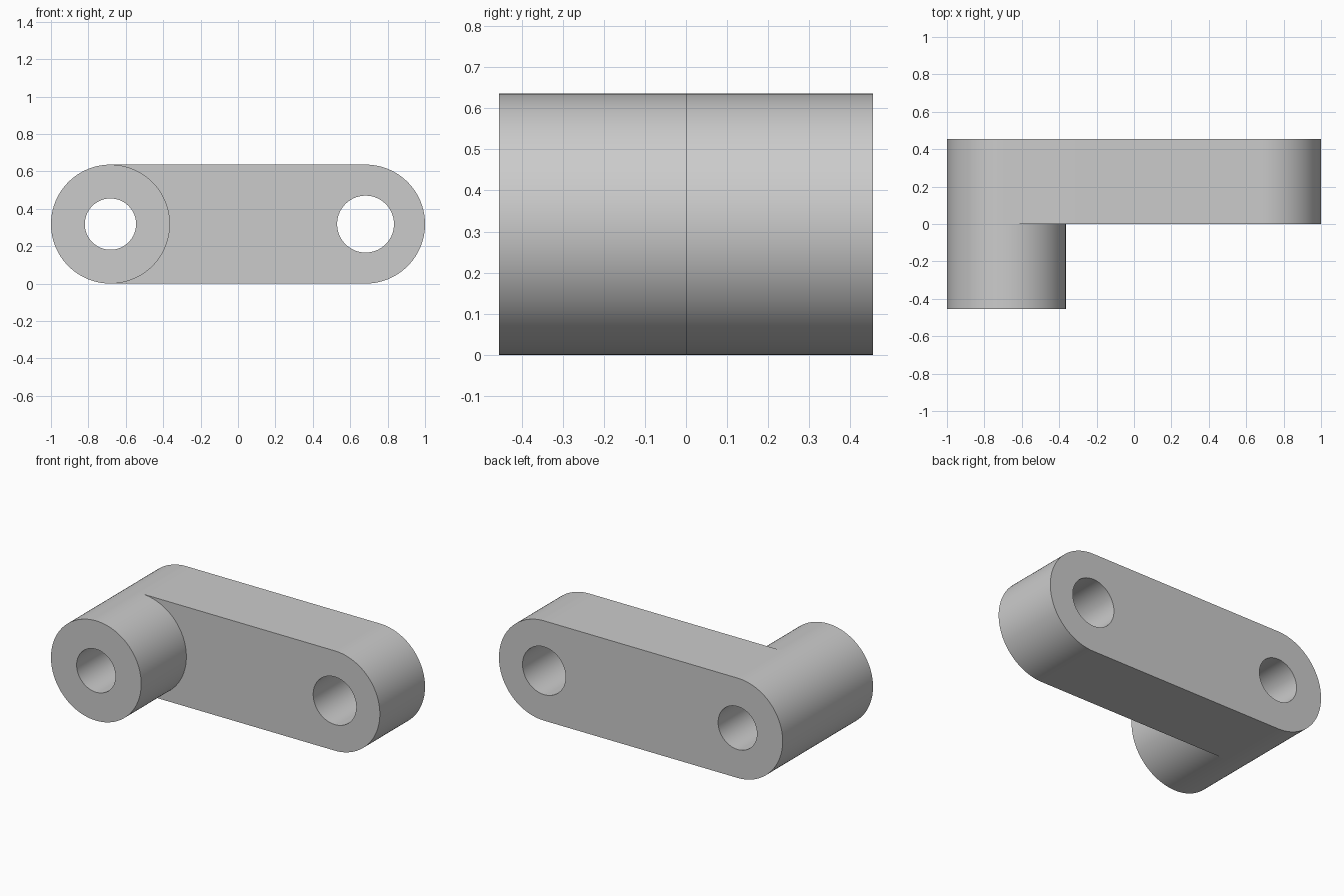
import bpy, bmesh
from math import pi, sin, cos

if "Cube" in bpy.data.objects:
    bpy.data.objects.remove(bpy.data.objects["Cube"])

R = 0.318          # outer radius of both ends
CX = 0.682         # distance of each bore from the middle
DEPTH = 0.455      # half of the full depth
HALF = 64          # segments per half circle

grey = bpy.data.materials.new("plain grey")
grey.use_nodes = True
colour = (0.6, 0.6, 0.6, 1)
grey.diffuse_color = colour
grey.node_tree.nodes["Principled BSDF"].inputs["Base Color"].default_value = colour


def half_arc(x, radius, start):
    """Points of a half circle in the xz plane, both ends included."""
    angles = [start + pi * i / HALF for i in range(HALF + 1)]
    return [(x + radius * cos(a), R + radius * sin(a)) for a in angles]


def slot(left, right, radius):
    """Closed outline with round ends; a circle when left equals right."""
    points = half_arc(right, radius, -pi / 2) + half_arc(left, radius, pi / 2)
    if left == right:
        del points[HALF + 1], points[-1]
    return points


def prism(name, outline, front, back):
    """Solid made by extruding an outline along y."""
    bm = bmesh.new()
    face = bm.faces.new([bm.verts.new((x, front, z)) for x, z in outline])
    new = bmesh.ops.extrude_face_region(bm, geom=[face])["geom"]
    verts = [v for v in new if isinstance(v, bmesh.types.BMVert)]
    bmesh.ops.translate(bm, verts=verts, vec=(0, back - front, 0))
    bmesh.ops.recalc_face_normals(bm, faces=bm.faces)
    mesh = bpy.data.meshes.new(name)
    bm.to_mesh(mesh)
    bm.free()
    mesh.materials.append(grey)
    obj = bpy.data.objects.new(name, mesh)
    bpy.context.collection.objects.link(obj)
    return obj


def bore(obj, x, radius):
    """Cut a round through hole along y."""
    cutter = prism("bore_cutter", slot(x, x, radius), -1, 1)
    cutter.hide_render = True
    bpy.ops.object.select_all(action="DESELECT")
    bpy.context.view_layer.objects.active = obj
    obj.select_set(True)
    cut = obj.modifiers.new("bore", "BOOLEAN")
    cut.operation, cut.solver, cut.object = "DIFFERENCE", "EXACT", cutter
    bpy.ops.object.modifier_apply(modifier=cut.name)
    bpy.data.objects.remove(cutter)


# Flat arm with rounded ends, and the boss standing on its front
arm = prism("arm", slot(-CX, CX, R), 0, DEPTH)
boss = prism("boss", slot(-CX, -CX, R), -DEPTH, 0)

# Narrow bore through boss and arm, wider bore at the free end
bore(arm, -CX, 0.137)
bore(arm, CX, 0.152)
bore(boss, -CX, 0.137)

# Smooth round walls with crisp rims
for part in (arm, boss):
    bpy.ops.object.select_all(action="DESELECT")
    bpy.context.view_layer.objects.active = part
    part.select_set(True)
    bpy.ops.object.shade_smooth_by_angle(angle=pi / 6)
